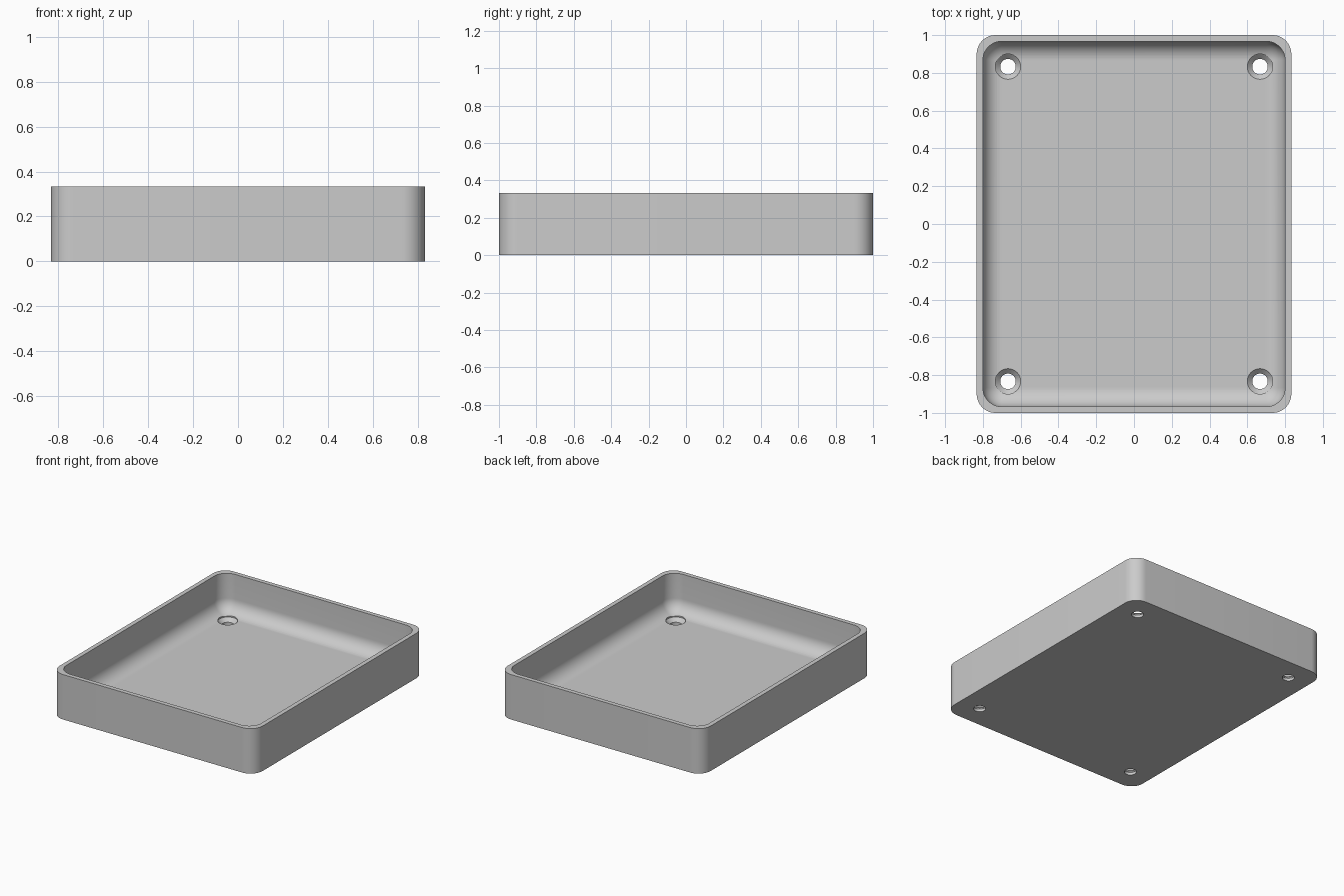
import bpy, bmesh
from math import sin, cos, pi

cube = bpy.data.objects.get("Cube")
if cube:
    bpy.data.objects.remove(cube)

HX, HY, H = 0.833, 1.0, 0.333      # half width, half depth, height
WALL, FLOOR, R = 0.033, 0.05, 0.1  # wall, floor thickness, corner radius
SEG = 12

grey = bpy.data.materials.new("light grey")
grey.use_nodes = True
grey.diffuse_color = (0.6, 0.6, 0.6, 1)
grey.node_tree.nodes["Principled BSDF"].inputs["Base Color"].default_value = (0.6, 0.6, 0.6, 1)


def rounded_ring(bm, hx, hy, r, z):
    """Rounded rectangle of vertices at height z."""
    ring = []
    for k, (sx, sy) in enumerate([(1, 1), (-1, 1), (-1, -1), (1, -1)]):
        for i in range(SEG + 1):
            a = (k + i / SEG) * pi / 2
            ring.append(bm.verts.new((sx * (hx - r) + r * cos(a),
                                      sy * (hy - r) + r * sin(a), z)))
    return ring


def circle_ring(bm, x, y, r, z, n=48):
    return [bm.verts.new((x + r * cos(2 * pi * i / n), y + r * sin(2 * pi * i / n), z))
            for i in range(n)]


def loft(bm, rings):
    """Skin consecutive rings and cap both ends."""
    for a, b in zip(rings, rings[1:]):
        n = len(a)
        for i in range(n):
            j = (i + 1) % n
            bm.faces.new((a[i], a[j], b[j], b[i]))
    bm.faces.new(rings[0][::-1])
    bm.faces.new(rings[-1])


def finish(bm, name):
    bmesh.ops.remove_doubles(bm, verts=bm.verts, dist=1e-5)
    bmesh.ops.recalc_face_normals(bm, faces=bm.faces)
    mesh = bpy.data.meshes.new(name)
    bm.to_mesh(mesh)
    bm.free()
    mesh.materials.append(grey)
    obj = bpy.data.objects.new(name, mesh)
    bpy.context.collection.objects.link(obj)
    return obj


# Tray shell: outer wall, rim, inner wall and the rounded cove down to the floor
bm = bmesh.new()
rings = [rounded_ring(bm, HX, HY, R, 0), rounded_ring(bm, HX, HY, R, H),
         rounded_ring(bm, HX - WALL, HY - WALL, R, H)]
for i in range(SEG + 1):
    t = i / SEG * pi / 2
    inset = WALL + R * (1 - cos(t))
    rings.append(rounded_ring(bm, HX - inset, HY - inset, R * cos(t),
                              FLOOR + R * (1 - sin(t))))
loft(bm, rings)
tray = finish(bm, "tray")

# Countersunk screw holes in the four corners
bm = bmesh.new()
for x in (-0.667, 0.667):
    for y in (-0.833, 0.833):
        profile = [(0.041, -0.05), (0.041, 0.02), (0.067, 0.046), (0.067, 0.15)]
        loft(bm, [circle_ring(bm, x, y, r, z) for r, z in profile])
cutter = finish(bm, "screw_hole_cutter")
cutter.hide_render = True

cut = tray.modifiers.new("screw holes", 'BOOLEAN')
cut.operation, cut.solver, cut.object = 'DIFFERENCE', 'EXACT', cutter
bpy.ops.object.select_all(action='DESELECT')
bpy.context.view_layer.objects.active = tray
tray.select_set(True)
bpy.ops.object.modifier_apply(modifier=cut.name)
bpy.data.objects.remove(cutter)
bpy.ops.object.shade_smooth_by_angle(angle=pi / 6)
